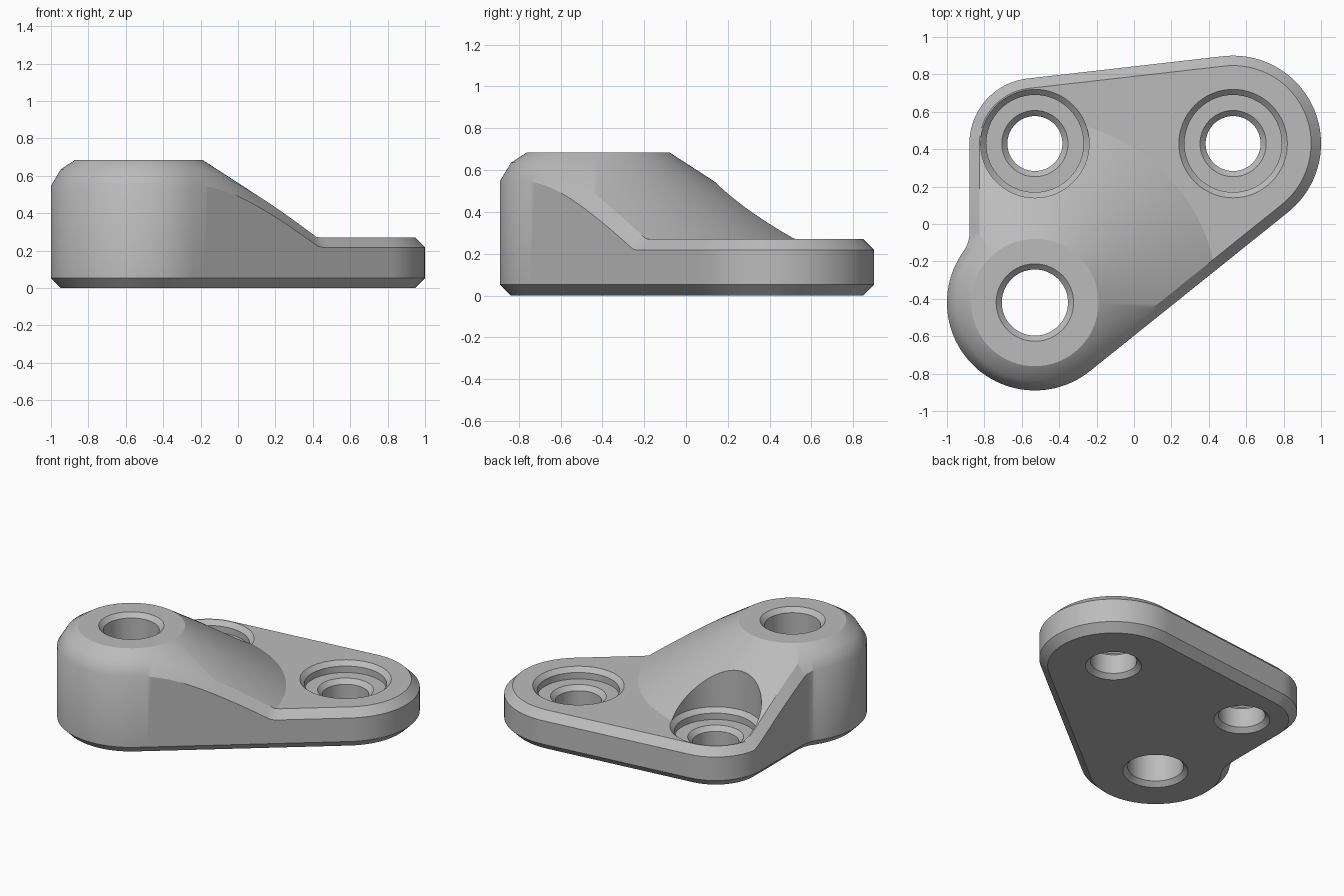
import bpy, bmesh, math
from mathutils import Vector

cube = bpy.data.objects.get("Cube")
if cube:
    bpy.data.objects.remove(cube, do_unlink=True)

# Main dimensions
BOSS, PAD, CORNER = Vector((-0.53, -0.42)), Vector((0.53, 0.43)), Vector((-0.53, 0.43))
FILLET = Vector((-1.04, -0.05))
R_BIG, R_SMALL, R_FILLET = 0.47, 0.35, 0.16
PLATE_Z, TOP_Z, TOP_R, FOOT_R = 0.27, 0.685, 0.34, 0.98
CHAMFER = 0.053

grey = bpy.data.materials.new("light grey")
grey.use_nodes = True
grey.diffuse_color = (0.5, 0.5, 0.5, 1)
grey.node_tree.nodes["Principled BSDF"].inputs["Base Color"].default_value = (0.5, 0.5, 0.5, 1)


def outline(inset):
    """Counterclockwise plan outline: four tangent arcs joined by lines."""
    side = math.atan2(BOSS.x - PAD.x, PAD.y - BOSS.y)
    back = math.acos((R_SMALL - R_BIG) / (PAD.x - CORNER.x))
    to_boss = BOSS - FILLET
    neck = math.atan2(to_boss.y, to_boss.x)
    arcs = [(BOSS, R_BIG - inset, neck + math.pi, side + math.tau, 48),
            (PAD, R_BIG - inset, side, back, 44),
            (CORNER, R_SMALL - inset, back, math.pi, 26),
            (FILLET, R_FILLET + inset, 0, neck, 10)]
    pts = []
    for centre, r, a0, a1, n in arcs:
        arc = [centre + r * Vector((math.cos(a0 + (a1 - a0) * i / n),
                                    math.sin(a0 + (a1 - a0) * i / n))) for i in range(n + 1)]
        if pts:
            start = pts[-1]
            pts += [start.lerp(arc[0], i / 40) for i in range(1, 40)]
        pts += arc
    return pts[:-1]


def surface(p):
    """Height of the flat top, the conical flank and the plate."""
    t = ((p - BOSS).length - TOP_R) / (FOOT_R - TOP_R)
    return TOP_Z + (PLATE_Z - TOP_Z) * min(max(t, 0), 1)


def make_object(name, bm):
    bmesh.ops.remove_doubles(bm, verts=bm.verts, dist=0.0001)
    bmesh.ops.recalc_face_normals(bm, faces=bm.faces)
    mesh = bpy.data.meshes.new(name)
    bm.to_mesh(mesh)
    bm.free()
    mesh.materials.append(grey)
    obj = bpy.data.objects.new(name, mesh)
    bpy.context.collection.objects.link(obj)
    return obj


def loft(bm, rings):
    """Skin closed rings of equal length; returns the vertex rings."""
    loops = [[bm.verts.new(p) for p in ring] for ring in rings]
    for a, b in zip(loops, loops[1:]):
        for i in range(len(a)):
            j = (i + 1) % len(a)
            bm.faces.new((a[i], a[j], b[j], b[i]))
    return loops


def lathe_cutter(name, centre, profile, n=64):
    bm = bmesh.new()
    rings = [[(centre.x + r * math.cos(math.tau * i / n),
               centre.y + r * math.sin(math.tau * i / n), z) for i in range(n)]
             for r, z in profile]
    loops = loft(bm, rings)
    bm.faces.new(loops[0])
    bm.faces.new(loops[-1])
    obj = make_object(name, bm)
    obj.hide_render = True
    return obj


# Body: chamfered plate rising into a conical boss
outer, inner = outline(0), outline(CHAMFER)


def toward_boss(p, radius):
    d = p - BOSS
    q = BOSS + d * min(1, radius / d.length)
    return q.to_3d() + Vector((0, 0, surface(q)))


bm = bmesh.new()
loops = loft(bm, [
    [(p.x, p.y, 0) for p in inner],
    [(p.x, p.y, CHAMFER) for p in outer],
    [(p.x, p.y, surface(p) - CHAMFER) for p in outer],
    [(p.x, p.y, surface(p)) for p in inner],
    [toward_boss(p, FOOT_R) for p in inner],
    [toward_boss(p, TOP_R) for p in inner]])
bm.faces.new(loops[0])
bm.faces.new(loops[-1])
body = make_object("mounting_bracket", bm)

# Bolt holes: chamfered bore in the boss, counterbored holes in the plate
C = 0.03
bore, hole, recess, floor = 0.177, 0.147, 0.26, 0.195
boss_profile = [(bore + 2 * C, -C), (bore, C), (bore, TOP_Z - C), (bore + 2 * C, TOP_Z + C)]
plate_profile = [(hole + 2 * C, -C), (hole, C), (hole, floor - C), (hole + C, floor),
                 (recess, floor), (recess, PLATE_Z - C), (recess + C, PLATE_Z),
                 (recess + C, 1)]
cutters = [lathe_cutter("boss_bore_cutter", BOSS, boss_profile),
           lathe_cutter("pad_hole_cutter", PAD, plate_profile),
           lathe_cutter("corner_hole_cutter", CORNER, plate_profile)]

bpy.ops.object.select_all(action='DESELECT')
bpy.context.view_layer.objects.active = body
body.select_set(True)
for cutter in cutters:
    mod = body.modifiers.new(cutter.name, 'BOOLEAN')
    mod.operation = 'DIFFERENCE'
    mod.solver = 'EXACT'
    mod.object = cutter
    bpy.ops.object.modifier_apply(modifier=mod.name)
    bpy.data.objects.remove(cutter, do_unlink=True)

bpy.ops.object.shade_smooth_by_angle(angle=math.radians(31.5))
